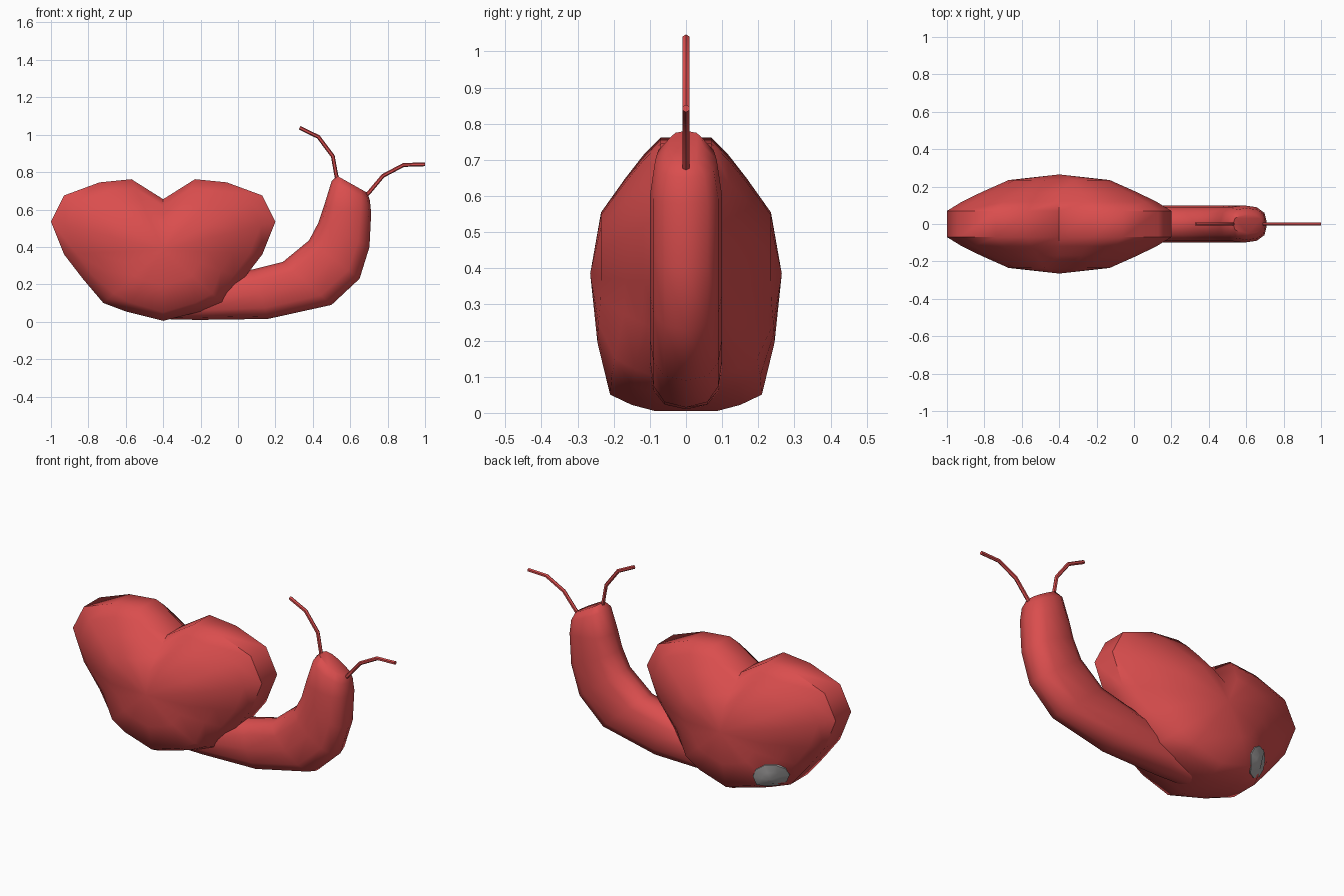
import bpy, bmesh, math
from mathutils import Vector

if "Cube" in bpy.data.objects:
    bpy.data.objects.remove(bpy.data.objects["Cube"])


def material(name, rgb):
    m = bpy.data.materials.new(name)
    m.diffuse_color = (*rgb, 1)
    m.use_nodes = True
    m.node_tree.nodes["Principled BSDF"].inputs["Base Color"].default_value = m.diffuse_color
    return m


RED = material("coral red", (0.70, 0.075, 0.075))
GREY = material("grey", (0.40, 0.39, 0.39))


def make(name, rings, mat, angle, closed_caps=True):
    """Skin a list of equal-length vertex rings; a ring of one point is a pole."""
    bm = bmesh.new()
    vs = [[bm.verts.new(p) for p in r] for r in rings]
    for a, b in zip(vs, vs[1:]):
        n = max(len(a), len(b))
        for i in range(n):
            j = (i + 1) % n
            if len(a) == 1:
                bm.faces.new((a[0], b[j], b[i]))
            elif len(b) == 1:
                bm.faces.new((a[i], a[j], b[0]))
            else:
                bm.faces.new((a[i], a[j], b[j], b[i]))
    for r in (vs[0], vs[-1]):
        if len(r) > 2:
            bm.faces.new(r)
    bmesh.ops.recalc_face_normals(bm, faces=bm.faces)
    me = bpy.data.meshes.new(name)
    bm.to_mesh(me)
    bm.free()
    me.materials.append(mat)
    ob = bpy.data.objects.new(name, me)
    bpy.context.collection.objects.link(ob)
    bpy.ops.object.select_all(action='DESELECT')
    ob.select_set(True)
    bpy.context.view_layer.objects.active = ob
    bpy.ops.object.shade_smooth_by_angle(angle=math.radians(angle))
    return ob


# Heart-shaped shell: mirrored outline shrunk towards a pole on each side
CX, CZ = -0.4, 0.385
half = [(0, .655), (.17, .762), (.34, .745), (.53, .675), (.60, .535), (.53, .36),
        (.43, .23), (.32, .10), (.20, .055), (0, .005)]
outline = half + [(-x, z) for x, z in half[-2:0:-1]]


def shell_ring(scale, y, low_scale, low_y):
    ring = []
    for x, z in outline:
        w = min(1, max(0, (0.25 - z) / 0.22))      # the underside is fuller
        s = scale + (low_scale - scale) * w
        ring.append((CX + x * s, y + (low_y - y) * w, CZ + (z - CZ) * s))
    return ring


side = [shell_ring(1, .07, 1, .085), shell_ring(.87, .118, .955, .15),
        shell_ring(.70, .168, .88, .21), shell_ring(.45, .235, .5, .245),
        [(CX, .265, CZ)]]
other = [[(x, -y, z) for x, y, z in r] for r in reversed(side)]
make("heart_shell", other + side, RED, 50)

# Body: rounded section lofted between upper and lower side-view edges
stations = [((-.36, .15), (-.36, .012), .08), ((-.1, .24), (-.2, .01), .1),
            ((.08, .28), (.16, .015), .1), ((.24, .32), (.50, .09), .1),
            ((.38, .435), (.65, .23), .1), ((.43, .53), (.703, .40), .1),
            ((.46, .62), (.712, .58), .1), ((.50, .75), (.705, .65), .085),
            ((.53, .78), (.69, .69), .05)]
rings = []
for up, low, hw in stations:
    ring = []
    for k in range(12):
        a = 2 * math.pi * k / 12
        c, s = math.cos(a), math.sin(a)
        y = hw * math.copysign(abs(s) ** 0.75, s)
        t = 0.5 + 0.5 * math.copysign(abs(c) ** 0.85, c)
        ring.append((low[0] + (up[0] - low[0]) * t, y, low[1] + (up[1] - low[1]) * t))
    rings.append(ring)
make("body", rings, RED, 50)


# Two thin bent feelers
def feeler(name, pts, r=0.0105, n=6):
    pts = [Vector((x, 0, z)) for x, z in pts]
    rings = []
    for i, p in enumerate(pts):
        d = (pts[min(i + 1, len(pts) - 1)] - pts[max(i - 1, 0)]).normalized()
        u = Vector((-d.z, 0, d.x))
        rings.append([p + r * (u * math.cos(2 * math.pi * k / n)
                               + Vector((0, 1, 0)) * math.sin(2 * math.pi * k / n))
                      for k in range(n)])
    make(name, rings, RED, 50)


feeler("feeler_back", [(.535, .74), (.525, .785), (.507, .885), (.43, .988), (.33, 1.037)])
feeler("feeler_front", [(.66, .65), (.70, .69), (.775, .78), (.885, .838), (1, .842)])

# Grey spot: shell surface patch low on the rear, lifted slightly
shell = bpy.data.objects["heart_shell"]
hit, nor = [shell.ray_cast(Vector((-.67, 1, .16)), Vector((0, -1, 0)))[i] for i in (1, 2)]
n_dir = Vector((-.35, .8, -.45)).normalized()
u = n_dir.cross(Vector((0, 0, 1))).normalized()
v = u.cross(n_dir)
spot = []
for f in (1, .5, 0):
    ring = []
    for k in range(10 if f else 1):
        a = 2 * math.pi * k / 10
        o = hit + n_dir * .3 + f * (u * .095 * math.cos(a) + v * .08 * math.sin(a))
        ok, p, *_ = shell.ray_cast(o, -n_dir)
        ring.append((p if ok else o - n_dir * .3) + n_dir * .006)
    spot.append(ring)
base = [p - n_dir * .009 for p in spot[0]]
make("grey_spot", [base] + spot, GREY, 50)
